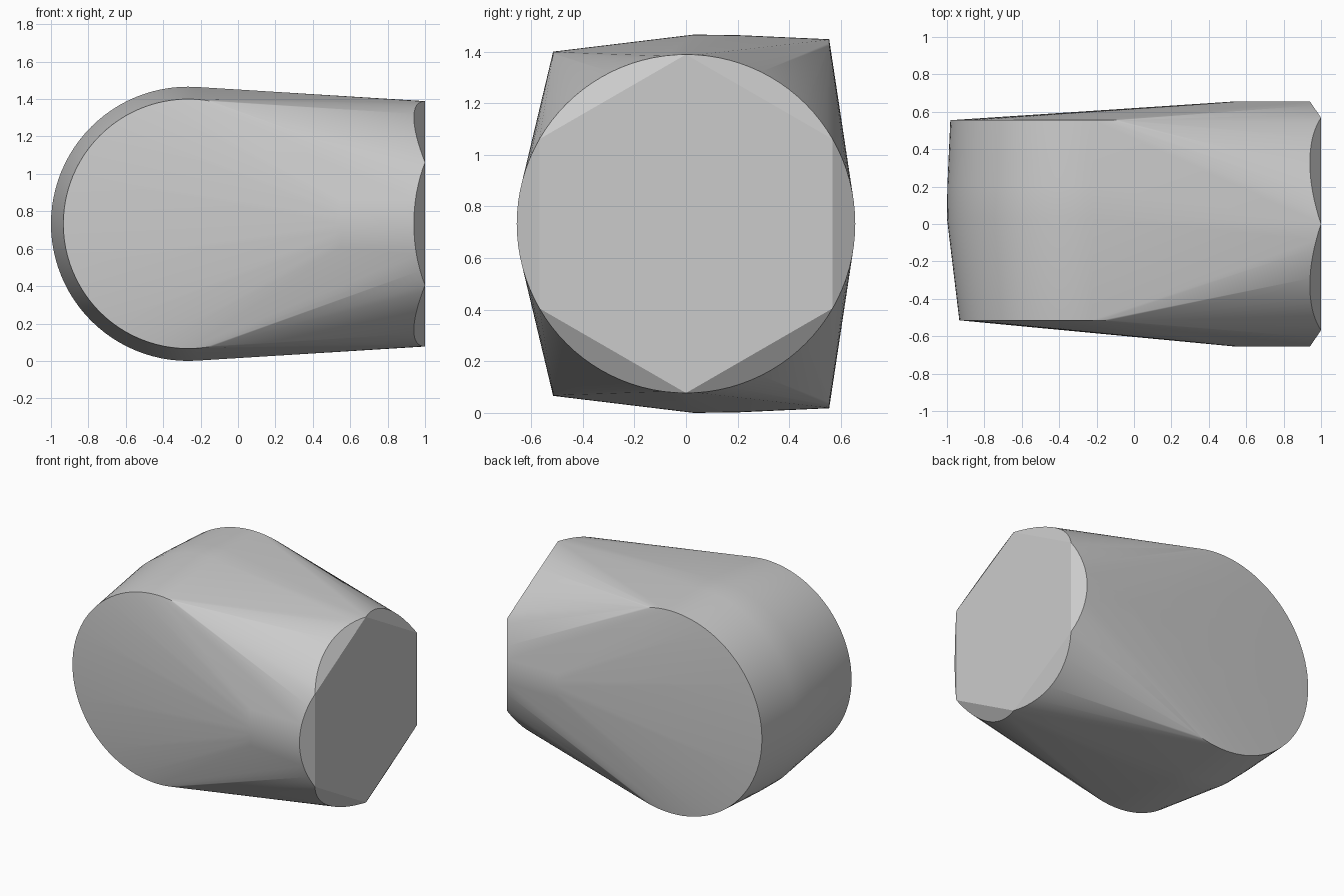
import bpy, bmesh
from math import cos, sin, pi, radians

if "Cube" in bpy.data.objects:
    bpy.data.objects.remove(bpy.data.objects["Cube"], do_unlink=True)

grey = bpy.data.materials.new("Plain Grey")
grey.use_nodes = True
colour = (0.6, 0.6, 0.6, 1)
grey.diffuse_color = colour
grey.node_tree.nodes["Principled BSDF"].inputs["Base Color"].default_value = colour

MID_Z = 0.733
AXIS_X = -0.267
END_R = 0.656
points = []

# Rounded barrel end: rings around the y axis (position, radius)
for y, r in ((-0.515, 0.667), (0.03, 0.733), (0.2, 0.731), (0.555, 0.715)):
    for i in range(96):
        a = 2 * pi * i / 96
        points.append((AXIS_X + r * cos(a), y, MID_Z + r * sin(a)))

# Round neck along the x axis, its rim scalloped by six chamfers
apothem = END_R * cos(pi / 6)
slope = 0.06 / (END_R - apothem)
for i in range(96):
    a = 2 * pi * i / 96
    t = (a + pi / 6) % (pi / 3) - pi / 6
    y, z = END_R * cos(a), MID_Z + END_R * sin(a)
    points.append((0.55, y, z))
    points.append((1 - (END_R * cos(t) - apothem) * slope, y, z))

# Wrap one skin around the barrel and neck
bm = bmesh.new()
for p in points:
    bm.verts.new(p)
bmesh.ops.remove_doubles(bm, verts=bm.verts, dist=0.0005)
hull = bmesh.ops.convex_hull(bm, input=bm.verts)
unused = {g for g in hull["geom_interior"] + hull["geom_unused"]
          if isinstance(g, bmesh.types.BMVert)}
bmesh.ops.delete(bm, geom=list(unused), context="VERTS")
bmesh.ops.dissolve_limit(bm, angle_limit=radians(0.3), verts=bm.verts, edges=bm.edges)
bmesh.ops.recalc_face_normals(bm, faces=bm.faces)

mesh = bpy.data.meshes.new("tapered_body")
bm.to_mesh(mesh)
bm.free()
mesh.materials.append(grey)
body = bpy.data.objects.new("tapered_body", mesh)
bpy.context.collection.objects.link(body)

# Smooth the curved skin, keep the hexagonal end and rims crisp
bpy.ops.object.select_all(action="DESELECT")
body.select_set(True)
bpy.context.view_layer.objects.active = body
bpy.ops.object.shade_smooth_by_angle(angle=radians(30))
